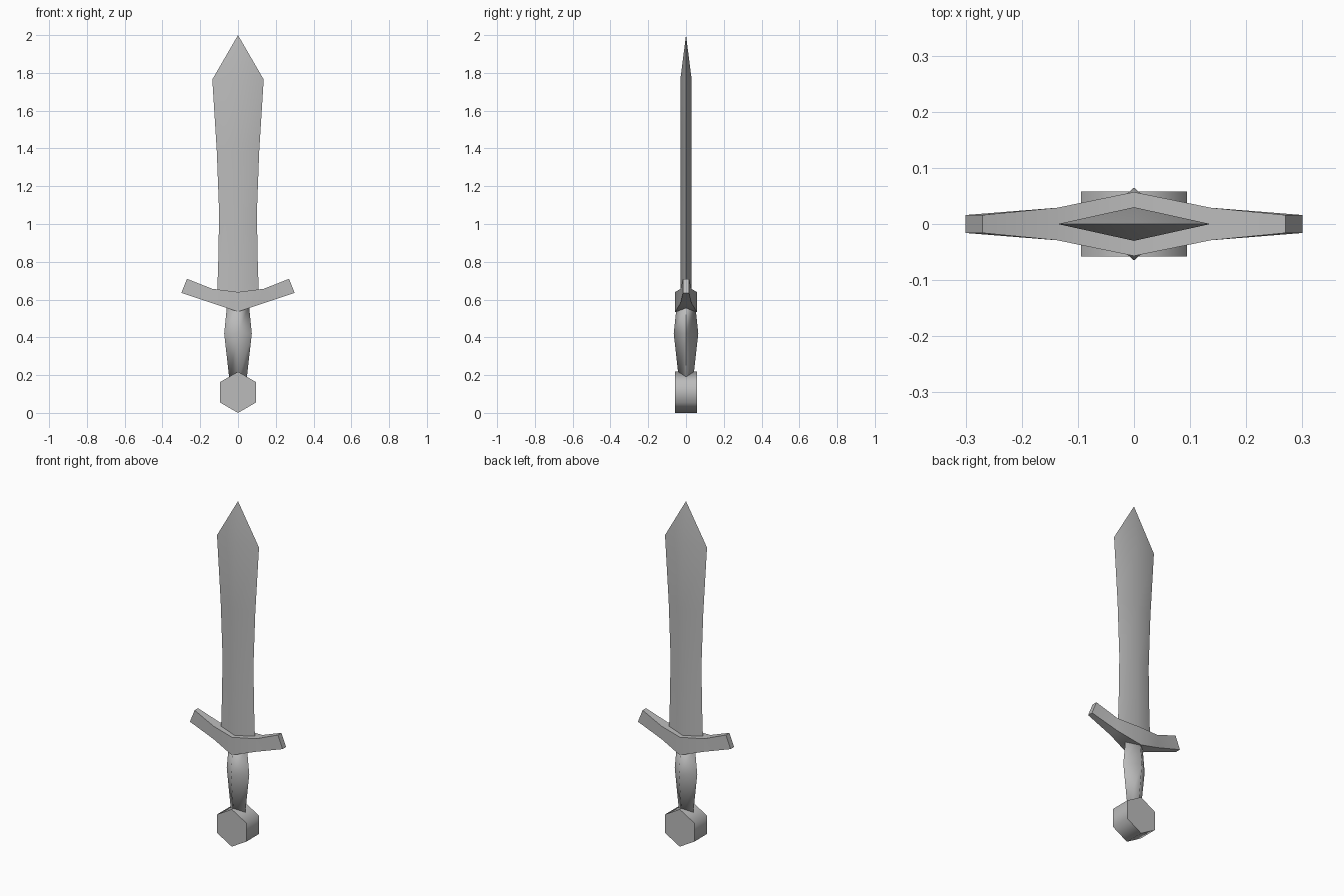
import bpy
import bmesh
import math

cube = bpy.data.objects.get("Cube")
if cube:
    bpy.data.objects.remove(cube, do_unlink=True)

steel = bpy.data.materials.new("steel grey")
steel.use_nodes = True
colour = (0.5, 0.5, 0.5, 1)
steel.diffuse_color = colour
steel.node_tree.nodes["Principled BSDF"].inputs["Base Color"].default_value = colour


def loft(name, rings, smooth_angle, tip=None):
    """Skin equal rings of points, capping the start and closing the end (cap or tip)."""
    bm = bmesh.new()
    loops = [[bm.verts.new(p) for p in ring] for ring in rings]
    n = len(loops[0])
    for a, b in zip(loops, loops[1:]):
        for i in range(n):
            j = (i + 1) % n
            bm.faces.new((a[i], a[j], b[j], b[i]))
    bm.faces.new(loops[0][::-1])
    if tip:
        apex = bm.verts.new(tip)
        for i in range(n):
            bm.faces.new((loops[-1][i], loops[-1][(i + 1) % n], apex))
    else:
        bm.faces.new(loops[-1])
    bmesh.ops.recalc_face_normals(bm, faces=bm.faces)
    mesh = bpy.data.meshes.new(name)
    bm.to_mesh(mesh)
    bm.free()
    mesh.materials.append(steel)
    obj = bpy.data.objects.new(name, mesh)
    bpy.context.collection.objects.link(obj)
    bpy.ops.object.select_all(action='DESELECT')
    obj.select_set(True)
    bpy.context.view_layer.objects.active = obj
    bpy.ops.object.shade_smooth_by_angle(angle=math.radians(smooth_angle))
    return obj


def diamond(z, half_x, half_y):
    return [(half_x, 0, z), (0, half_y, z), (-half_x, 0, z), (0, -half_y, z)]


# Blade: diamond section, waisted, with a pointed tip
blade_sections = [(0.6, 0.111, 0.03), (0.82, 0.104, 0.03), (1.06, 0.1, 0.03),
                  (1.38, 0.112, 0.03), (1.765, 0.136, 0.03)]
loft("blade", [diamond(*s) for s in blade_sections], 60, tip=(0, 0, 2))

# Grip: diamond section, swollen in the middle
grip_sections = [(0.17, 0.045, 0.037), (0.42, 0.073, 0.065), (0.57, 0.058, 0.049)]
loft("grip", [diamond(*s) for s in grip_sections], 88)

# Crossguard: upswept arms, mirrored about the centre
# each station: bottom x, bottom z, top x, top z, half thickness
arm = [(0.3, 0.635, 0.27, 0.71, 0.016), (0.137, 0.581, 0.137, 0.657, 0.029)]
centre = (0, 0.535, 0, 0.64, 0.057)
mirrored = [(-bx, bz, -tx, tz, t) for bx, bz, tx, tz, t in arm]
stations = mirrored + [centre] + arm[::-1]
loft("crossguard", [[(bx, -t, bz), (bx, t, bz), (tx, t, tz), (tx, -t, tz)]
                    for bx, bz, tx, tz, t in stations], 60)

# Pommel: hexagonal disc standing on a corner
radius = 0.109
hexagon = [(radius * math.sin(k * math.pi / 3), radius * (1 + math.cos(k * math.pi / 3)))
           for k in range(6)]
loft("pommel", [[(x, y, z) for x, z in hexagon] for y in (-0.058, 0.058)], 70)
